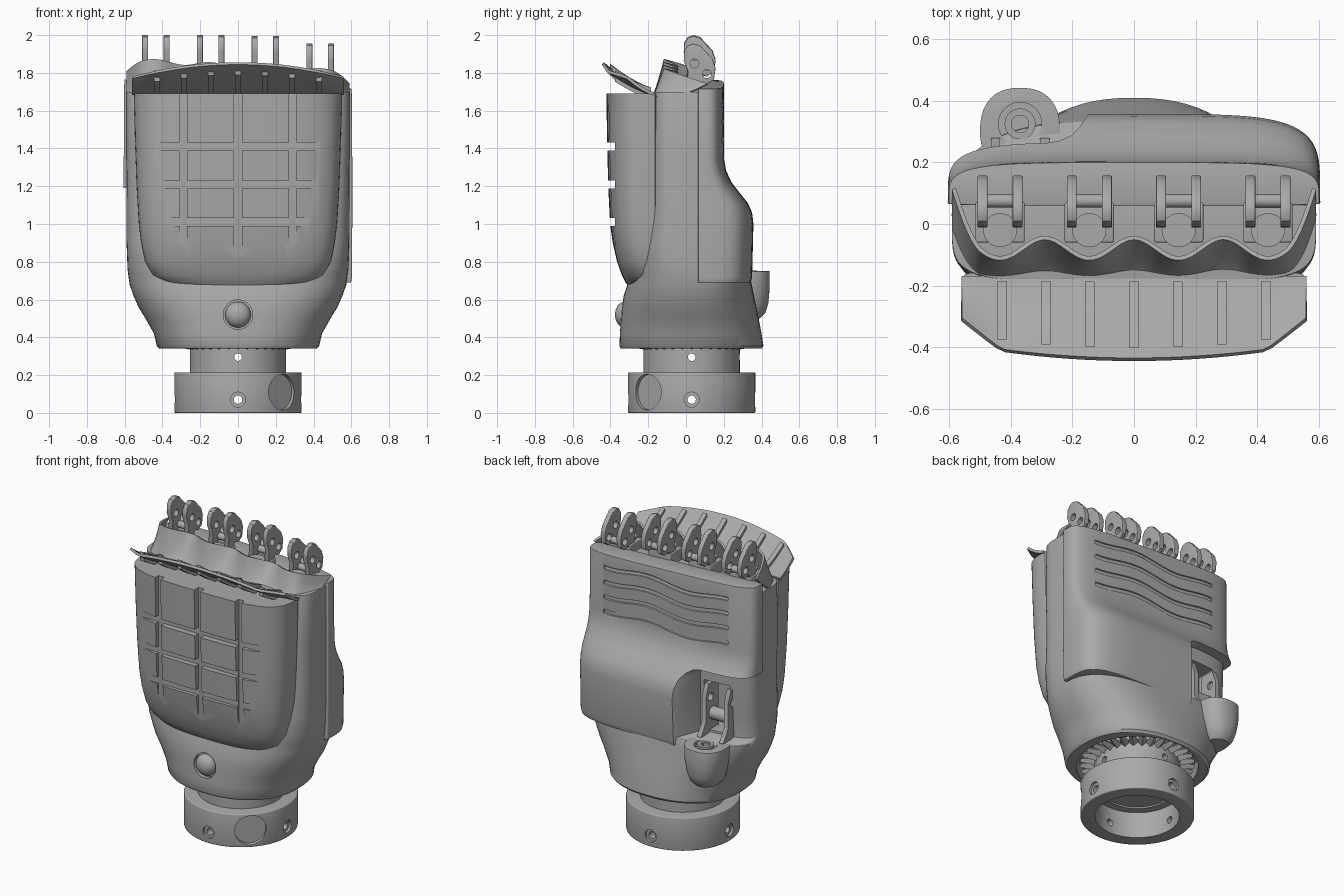
import bpy, bmesh, math
from mathutils import Vector, Matrix

if "Cube" in bpy.data.objects:
    bpy.data.objects.remove(bpy.data.objects["Cube"])

grey = bpy.data.materials.new("mid grey")
grey.use_nodes = True
COLOR = (0.4, 0.4, 0.4, 1)
grey.diffuse_color = COLOR
grey.node_tree.nodes["Principled BSDF"].inputs["Base Color"].default_value = COLOR


def make(name, bm):
    bmesh.ops.recalc_face_normals(bm, faces=bm.faces)
    mesh = bpy.data.meshes.new(name)
    bm.to_mesh(mesh)
    bm.free()
    mesh.materials.append(grey)
    ob = bpy.data.objects.new(name, mesh)
    bpy.context.collection.objects.link(ob)
    return ob


def finish(ob, cutters=(), bevel=0, solid=0, angle=35):
    """Apply thickness, bevel and cuts, then shade smooth with sharp edges."""
    if solid:
        ob.modifiers.new("thickness", 'SOLIDIFY').thickness = solid
        ob.modifiers[-1].offset = 0
    if bevel:
        b = ob.modifiers.new("bevel", 'BEVEL')
        b.width, b.segments, b.limit_method = bevel, 3, 'ANGLE'
        b.angle_limit = math.radians(50)
    for c in cutters:
        c.hide_render = True
        m = ob.modifiers.new("cut", 'BOOLEAN')
        m.operation, m.object, m.solver = 'DIFFERENCE', c, 'EXACT'
    dg = bpy.context.evaluated_depsgraph_get()
    mesh = bpy.data.meshes.new_from_object(ob.evaluated_get(dg))
    ob.modifiers.clear()
    ob.data = mesh
    for c in cutters:
        bpy.data.objects.remove(c)
    for p in mesh.polygons:
        p.use_smooth = True
    mesh.set_sharp_from_angle(angle=math.radians(angle))
    return ob


def section(w, yf, yb, n, yc, steps=72):
    pts = []
    for i in range(steps):
        a = 2 * math.pi * i / steps
        c, s = math.cos(a), math.sin(a)
        d = (yb - yc) if s > 0 else (yc - yf)
        pts.append((w * math.copysign(abs(c) ** (2 / n), c),
                    yc + d * math.copysign(abs(s) ** (2 / n), s)))
    return pts


def loft(name, rows, yc):
    bm = bmesh.new()
    rings = [[bm.verts.new((x, y, z)) for x, y in section(w, yf, yb, n, yc)]
             for z, w, yf, yb, n in rows]
    for a, b in zip(rings, rings[1:]):
        for i in range(len(a)):
            j = (i + 1) % len(a)
            bm.faces.new((a[i], a[j], b[j], b[i]))
    bm.faces.new(rings[0])
    bm.faces.new(rings[-1])
    return make(name, bm)


def prism(name, pts, axis, lo, hi):
    place = {'x': lambda p, t: (t, p[0], p[1]), 'z': lambda p, t: (p[0], p[1], t)}[axis]
    bm = bmesh.new()
    a, b = [[bm.verts.new(place(p, t)) for p in pts] for t in (lo, hi)]
    for i in range(len(pts)):
        j = (i + 1) % len(pts)
        bm.faces.new((a[i], a[j], b[j], b[i]))
    bm.faces.new(a)
    bm.faces.new(b)
    return make(name, bm)


def box(name, x0, x1, y0, y1, z0, z1):
    return prism(name, [(x0, y0), (x1, y0), (x1, y1), (x0, y1)], 'z', z0, z1)


def rod(name, start, end, r, r2=None, seg=48):
    a, b = Vector(start), Vector(end)
    bm = bmesh.new()
    rot = (b - a).to_track_quat('Z', 'Y').to_matrix().to_4x4()
    bmesh.ops.create_cone(bm, cap_ends=True, segments=seg, radius1=r, radius2=r if r2 is None else r2,
                          depth=(b - a).length, matrix=Matrix.Translation((a + b) / 2) @ rot)
    return make(name, bm)


def sheet(name, point, cols, rows, thick):
    bm = bmesh.new()
    g = [[bm.verts.new(point(2 * i / cols - 1, j / rows)) for j in range(rows + 1)]
         for i in range(cols + 1)]
    for i in range(cols):
        for j in range(rows):
            bm.faces.new((g[i][j], g[i + 1][j], g[i + 1][j + 1], g[i][j + 1]))
    return finish(make(name, bm), solid=thick)


# Wrist: hollow collar and neck with screw holes
YC = 0.03
cuts = [rod("bore", (0, YC, -0.1), (0, YC, 0.18), 0.25)]
for dx, dy in ((1, 0), (-1, 0), (0, 1), (0, -1)):
    for r, d in ((0.022, 0.2), (0.04, 0.32)):
        cuts.append(rod("screw", (dx * d, YC + dy * d, 0.07), (dx * 0.5, YC + dy * 0.5, 0.07), r, seg=24))
cuts.append(rod("socket", (0.217, YC - 0.217, 0.11), (0.4, YC - 0.4, 0.11), 0.095))
finish(rod("wrist_collar", (0, YC, 0), (0, YC, 0.215), 0.337, seg=96), cuts, bevel=0.006)
cuts = [rod("bore", (0, YC, 0.1), (0, YC, 0.32), 0.2),
        rod("pin", (0, -1, 0.295), (0, 1, 0.295), 0.02, seg=24),
        rod("pin", (-1, YC, 0.295), (1, YC, 0.295), 0.02, seg=24)]
finish(rod("wrist_neck", (0, YC, 0.17), (0, YC, 0.46), 0.255, seg=96), cuts)
for i in range(32):
    a = 2 * math.pi * i / 32
    d = Vector((math.cos(a), math.sin(a), 0))
    finish(rod("wrist_tooth", Vector((0, YC, 0.365)) + d * 0.25, Vector((0, YC, 0.365)) + d * 0.34,
               0.03, 0.015, 4))

# Main body: round at the wrist, boxy at the knuckles, stepped under the rear cover
body = loft("palm_body", [
    (0.34, 0.415, -0.345, 0.4, 2.3), (0.355, 0.43, -0.352, 0.41, 2.3), (0.42, 0.445, -0.35, 0.4, 2.35),
    (0.5, 0.49, -0.345, 0.385, 2.4), (0.56, 0.527, -0.34, 0.372, 2.5), (0.62, 0.553, -0.33, 0.36, 2.6),
    (0.68, 0.574, -0.31, 0.348, 2.8), (0.745, 0.583, -0.29, 0.335, 3), (0.765, 0.585, -0.285, 0.2, 3.2),
    (0.9, 0.59, -0.245, 0.2, 3.8), (1.1, 0.59, -0.205, 0.2, 4.5), (1.4, 0.592, -0.2, 0.195, 5),
    (1.7, 0.592, -0.19, 0.19, 5)], YC)
finish(body, [rod("gap", (0, YC, 0.2), (0, YC, 0.43), 0.36),
              box("window", -0.45, -0.27, 0.06, 0.34, 0.78, 1.1),
              rod("dimple", (0, -0.322, 0.52), (0, -0.45, 0.52), 0.078)], bevel=0.01)

# Round button at the front of the wrist
bm = bmesh.new()
bmesh.ops.create_uvsphere(bm, u_segments=32, v_segments=16, radius=0.068,
                          matrix=Matrix.Translation((0, -0.325, 0.52)) @ Matrix.Diagonal((1, 0.75, 1, 1)))
finish(make("front_button", bm))

# Curved palm pad with a grid of grooves
pad = loft("palm_pad", [
    (0.665, 0.32, -0.3, -0.15, 3), (0.69, 0.4, -0.32, -0.15, 3), (0.73, 0.455, -0.34, -0.15, 3.2),
    (0.8, 0.492, -0.365, -0.15, 3.4), (0.9, 0.513, -0.388, -0.15, 3.4), (1.0, 0.525, -0.402, -0.15, 3.4),
    (1.2, 0.537, -0.412, -0.15, 3.4), (1.45, 0.546, -0.418, -0.15, 3.4), (1.69, 0.552, -0.422, -0.15, 3.4)], -0.17)
cuts = [box("groove", x - 0.021, x + 0.021, -0.6, -0.376, 0.6, 1.8) for x in (-0.29, 0, 0.29)]
cuts += [box("groove", -0.44, 0.44, -0.6, -0.3765, z - 0.021, z + 0.021) for z in (1.01, 1.21, 1.41)]
finish(pad, cuts)


# Flared lip above the pad, with ribs
def lip(u, t):
    yo = -0.44 + 0.05 * u * u + 0.08 * max(0, (abs(u) - 0.77) / 0.23)
    zo = 1.85 - 0.075 * u * u
    return (0.56 * u, -0.17 + (yo + 0.17) * t, 1.69 + (zo - 1.69) * t ** 1.4)


sheet("palm_lip", lip, 40, 10, 0.016)
for k in range(-3, 4):
    x = k * 0.143
    path = [lip(x / 0.56, 0.06 + 0.1 * j) for j in range(9)]
    pts = [(p[1], p[2] + 0.03) for p in path] + [(p[1], p[2] - 0.03) for p in reversed(path)]
    finish(prism("lip_rib", pts, 'x', x - 0.015, x + 0.015))


# Scalloped guard in front of the knuckles
def guard(u, t):
    x = 0.585 * u
    end = max(0, (abs(u) - 0.84) / 0.16) ** 2
    wave = math.cos(2 * math.pi * x / 0.29)
    yt = -0.078 + 0.033 * wave + 0.16 * end
    zt = 1.835 - 0.055 * x - 0.012 * wave - 0.05 * end
    yb = -0.175 + 0.12 * end
    return (x, yb + (yt - yb) * t ** 0.8, 1.67 + (zt - 1.67) * t)


sheet("knuckle_guard", guard, 96, 8, 0.014)

# Rear cover with a cut-out for the thumb and four wavy grooves
cover = loft("rear_cover", [
    (0.69, 0.598, 0.06, 0.343, 4.5), (0.72, 0.603, 0.06, 0.35, 4.5), (1.0, 0.605, 0.06, 0.357, 4.5),
    (1.06, 0.605, 0.06, 0.35, 4.5), (1.11, 0.605, 0.06, 0.328, 4.5), (1.17, 0.605, 0.06, 0.28, 4.5),
    (1.22, 0.605, 0.06, 0.242, 4.5), (1.28, 0.605, 0.06, 0.213, 4.5), (1.34, 0.605, 0.06, 0.202, 4.5),
    (1.74, 0.602, 0.06, 0.2, 4.5)], 0.07)
for v in cover.data.vertices:
    if v.co.z > 1.7:
        v.co.z -= 0.04 * v.co.x
cut = prism("thumb_gap", [(-0.27, 0), (-0.24, 0.22), (-0.14, 0.37), (-0.14, 1), (-1, 1), (-1, 0)], 'z', 0.3, 1.19)
cuts = [finish(cut, bevel=0.06)]
for k in range(4):
    cu = bpy.data.curves.new("wave", 'CURVE')
    cu.dimensions, cu.bevel_depth, cu.bevel_resolution, cu.use_fill_caps = '3D', 0.014, 2, True
    sp = cu.splines.new('POLY')
    sp.points.add(40)
    for i, p in enumerate(sp.points):
        x = -0.44 + 0.9 * i / 40
        y = 0.07 + 0.13 * (1 - abs(x / 0.605) ** 4.5) ** (1 / 4.5)
        p.co = (x, y + 0.004, 1.65 - 0.095 * k + 0.016 * math.sin(x * 11), 1)
    ob = bpy.data.objects.new("wave_path", cu)
    bpy.context.collection.objects.link(ob)
    mesh = bpy.data.meshes.new_from_object(ob.evaluated_get(bpy.context.evaluated_depsgraph_get()))
    bpy.data.objects.remove(ob)
    bm = bmesh.new()
    bm.from_mesh(mesh)
    cuts.append(make("wave_cutter", bm))
finish(cover, cuts, bevel=0.012)

# Thumb mount: boss, pivot and side plates
TX, TY = -0.37, 0.325
boss = loft("thumb_boss", [(0.5, 0.07, 0.2, 0.39, 2.2), (0.53, 0.095, 0.2, 0.42, 2.3), (0.58, 0.11, 0.2, 0.436, 2.4),
                           (0.65, 0.125, 0.2, 0.442, 2.4), (0.75, 0.13, 0.18, 0.442, 2.4)], 0.3)
for v in boss.data.vertices:
    v.co.x += TX
finish(boss, [rod("seat", (TX, TY, 0.72), (TX, TY, 0.9), 0.07)], bevel=0.008)
finish(rod("thumb_pivot", (TX, TY, 0.7), (TX, TY, 0.755), 0.05),
       [rod("hole", (TX, TY, 0.71), (TX, TY, 0.8), 0.028, seg=24)])
for x in (-0.45, -0.29):
    plate = prism("thumb_plate", [(0.1, 0.76), (0.28, 0.76), (0.23, 0.84), (0.23, 1.0), (0.2, 1.08), (0.1, 1.08)],
                  'x', x - 0.015, x + 0.015)
    finish(plate, [rod("hole", (x - 0.1, 0.18, 0.99), (x + 0.1, 0.18, 0.99), 0.025, seg=24)])
finish(rod("thumb_axle", (-0.45, 0.16, 0.88), (-0.29, 0.16, 0.88), 0.04))

# Four finger brackets: base, pair of holed tabs and a cross pin
TAB = [(0.0, 1.75), (0.01, 1.85), (-0.012, 1.91), (-0.01, 1.96), (0.01, 1.99), (0.04, 2.0), (0.075, 1.99),
       (0.14, 1.92), (0.157, 1.87), (0.148, 1.81), (0.11, 1.785), (0.075, 1.8), (0.06, 1.75)]
for x, dz in ((-0.435, 0), (-0.145, 0), (0.145, -0.005), (0.435, -0.045)):
    finish(box("finger_base", x - 0.08, x + 0.08, -0.06, 0.07, 1.68, 1.78 + dz / 2), bevel=0.006)
    finish(rod("finger_disc", (x, -0.02, 1.7), (x, -0.02, 1.79 + dz / 2), 0.055))
    finish(rod("finger_pin", (x - 0.06, 0.075, 1.81 + dz), (x + 0.06, 0.075, 1.81 + dz), 0.022, seg=24))
    for s in (-1, 1):
        cx = x + s * 0.057
        tab = prism("finger_tab", [(y, z + dz) for y, z in TAB], 'x', cx - 0.016, cx + 0.016)
        finish(tab, [rod("hole", (cx - 0.1, y, z + dz), (cx + 0.1, y, z + dz), 0.023, seg=24)
                     for y, z in ((0.045, 1.895), (0.11, 1.84))], bevel=0.004)
